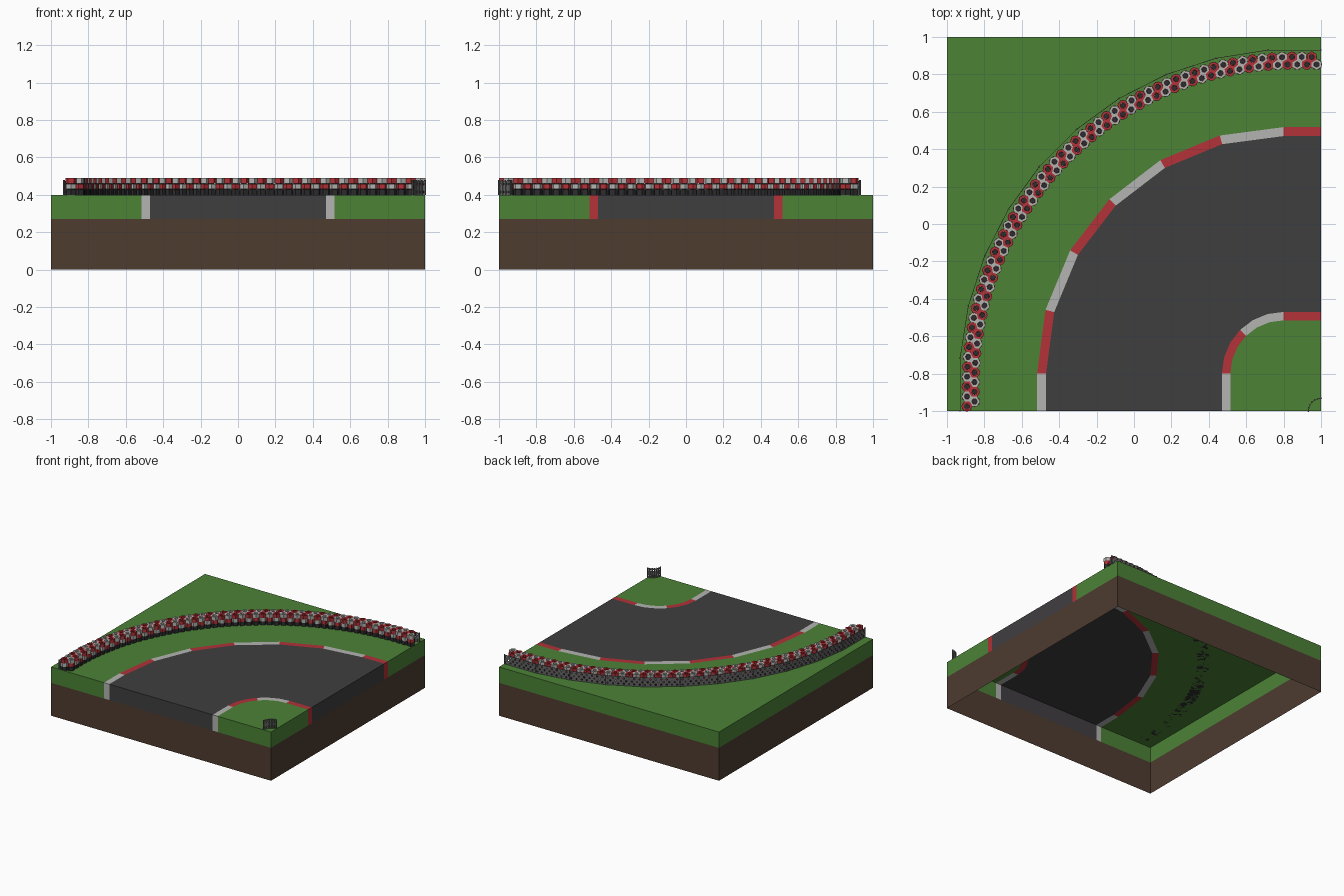
import bpy, bmesh, math
from mathutils import Vector

if "Cube" in bpy.data.objects:
    bpy.data.objects.remove(bpy.data.objects["Cube"])


def material(name, rgb):
    m = bpy.data.materials.new(name)
    m.diffuse_color = [((c / 255 + 0.055) / 1.055) ** 2.4 for c in rgb] + [1]
    m.use_nodes = True
    m.node_tree.nodes["Principled BSDF"].inputs["Base Color"].default_value = m.diffuse_color
    return m


GRASS = material("grass", (76, 130, 54))
DIRT = material("dirt", (78, 60, 48))
ROAD = material("asphalt", (64, 62, 64))
RED = material("red", (178, 50, 56))
WHITE = material("white", (180, 180, 178))
BLACK = material("rubber", (46, 44, 46))
STEEL = material("steel", (100, 100, 100))


def make(name, bm, mat):
    mesh = bpy.data.meshes.new(name)
    bm.to_mesh(mesh)
    bm.free()
    mesh.materials.append(mat)
    ob = bpy.data.objects.new(name, mesh)
    bpy.context.collection.objects.link(ob)
    return ob


def shell(name, polys, mat):
    """Polygons on the tile's surface, all turned outward."""
    bm = bmesh.new()
    for p in polys:
        f = bm.faces.new([bm.verts.new(v) for v in p])
        f.normal_update()
        if f.normal.dot(f.calc_center_median() - Vector((0, 0, 0.2))) < 0:
            f.normal_flip()
    make(name, bm, mat)


TOP, SOIL = 0.4, 0.27
STEPS = 6


def lane(r):
    """Quarter bend with a short straight at both ends."""
    arc = [math.radians(90 * i / STEPS) for i in range(STEPS + 1)]
    pts = [(1, r - 0.8)] + [(0.8 - r * math.sin(a), -0.8 + r * math.cos(a)) for a in arc]
    return [(x, y, TOP) for x, y in pts + [(0.8 - r, -1)]]


def wall(p, q, z0, z1):
    return [(*p, z0), (*q, z0), (*q, z1), (*p, z1)]


in0, in1, out0, out1 = (lane(r) for r in (0.285, 0.33, 1.27, 1.318))
E0, E1 = 0.47, 0.517

# soil sides, open underneath
C = [(-1, -1), (1, -1), (1, 1), (-1, 1)]
shell("soil", [wall(C[i], C[(i + 1) % 4], 0, SOIL) for i in range(4)], DIRT)

# grass top and rim
grass = [out1 + [(-1, -1, TOP), (-1, 1, TOP), (1, 1, TOP)], in0 + [(1, -1, TOP)],
         wall((-1, 1), (1, 1), SOIL, TOP), wall((-1, -1), (-1, 1), SOIL, TOP)]
for s in (-1, 1):
    grass += [wall((s * E1, -1), (s, -1), SOIL, TOP), wall((1, s * E1), (1, s), SOIL, TOP)]
shell("grass", grass, GRASS)

# road
shell("road", [out0 + in1[::-1], wall((-E0, -1), (E0, -1), SOIL, TOP),
               wall((1, -E0), (1, E0), SOIL, TOP)], ROAD)

# striped kerbs
kerb = {0: [], 1: []}
for i in range(STEPS + 2):
    kerb[i % 2].append([out0[i], out0[i + 1], out1[i + 1], out1[i]])
    kerb[0 if i in (0, 4, 5, 6) else 1].append([in0[i], in0[i + 1], in1[i + 1], in1[i]])
for s in (-1, 1):
    kerb[0].append(wall((1, s * E0), (1, s * E1), SOIL, TOP))
    kerb[1].append(wall((s * E0, -1), (s * E1, -1), SOIL, TOP))
shell("kerb_red", kerb[0], RED)
shell("kerb_white", kerb[1], WHITE)


# tyre wall: two rows, three layers of hexagonal tyres
def prism(bm, x, y, z0, z1, r, turn, hole=0, n=6):
    def ring(rad, z):
        return [bm.verts.new((x + rad * math.cos(turn + 2 * math.pi * k / n),
                              y + rad * math.sin(turn + 2 * math.pi * k / n), z)) for k in range(n)]
    a, b = ring(r, z0), ring(r, z1)
    loops = [a, b]
    if hole:
        loops += [ring(hole, z1), ring(hole, z0), a]
    else:
        bm.faces.new(b)
        bm.faces.new(a[::-1])
    for lo, hi in zip(loops, loops[1:]):
        for k in range(n):
            j = (k + 1) % n
            bm.faces.new([lo[k], lo[j], hi[j], hi[k]])


MID = 0.859


def bend(s, r):
    """Point and heading at distance s along the barrier line."""
    straight, arc = 1 - MID, r * math.pi / 2
    a = min(max(s - straight, 0), arc) / r
    x, y = MID - r * math.sin(a), -MID + r * math.cos(a)
    if s < straight:
        x += straight - s
    if s > straight + arc:
        y -= s - straight - arc
    return x, y, a


red, white, black = bmesh.new(), bmesh.new(), bmesh.new()
for row, (r, start) in enumerate(((1.752, 0.05), (1.712, 0.024))):
    n = 57
    total = 2 * (1 - MID) + r * math.pi / 2 - 0.075
    for i in range(n):
        x, y, a = bend(start + total * i / (n - 1), r)
        prism(black, x, y, TOP, 0.429, 0.030, a)
        prism(black, x, y, 0.429, 0.476, 0.0145, a)
        for layer in range(2):
            bm = (white, red)[(i + row + layer) % 2]
            z = 0.43 + 0.03 * layer
            prism(bm, x, y, z, z + 0.029, 0.030, a + layer * math.pi / 6, 0.015)
make("tyres_red", red, RED)
make("tyres_white", white, WHITE)
make("tyres_black", black, BLACK)


# perforated fence panels between posts
def fence(name, pts, cell):
    bm, posts = bmesh.new(), bmesh.new()
    rows = 7
    for p, q in zip(pts, pts[1:]):
        p, q = Vector((*p, TOP)), Vector((*q, TOP))
        cols = max(3, round((q - p).length / cell))
        grid = [[bm.verts.new(p.lerp(q, i / cols) + Vector((0, 0, 0.075 * j / rows)))
                 for j in range(rows + 1)] for i in range(cols + 1)]
        for i in range(cols):
            for j in range(rows):
                if not (j in (1, 3, 5) and (i + j // 2 * 2) % 4 == 1):
                    bm.faces.new([grid[i][j], grid[i + 1][j], grid[i + 1][j + 1], grid[i][j + 1]])
    for x, y in pts:
        prism(posts, x, y, TOP, 0.478, 0.005, 0)
    ob = make(name, bm, STEEL)
    mod = ob.modifiers.new("thickness", "SOLIDIFY")
    mod.thickness, mod.offset = 0.003, 0
    make(name + "_posts", posts, STEEL)


pts = [(0.998, 0.93)]
for k in range(11):
    a = math.radians(9 * k)
    pts.append((pts[-1][0] - 0.2813 * math.cos(a), pts[-1][1] - 0.2813 * math.sin(a)))
fence("outer_fence", pts, 0.01)
fence("corner_fence", [(1 - 0.068 * math.sin(a), -1 + 0.068 * math.cos(a))
                       for a in (math.pi / 2 * k / 6 for k in range(7))], 0.009)
